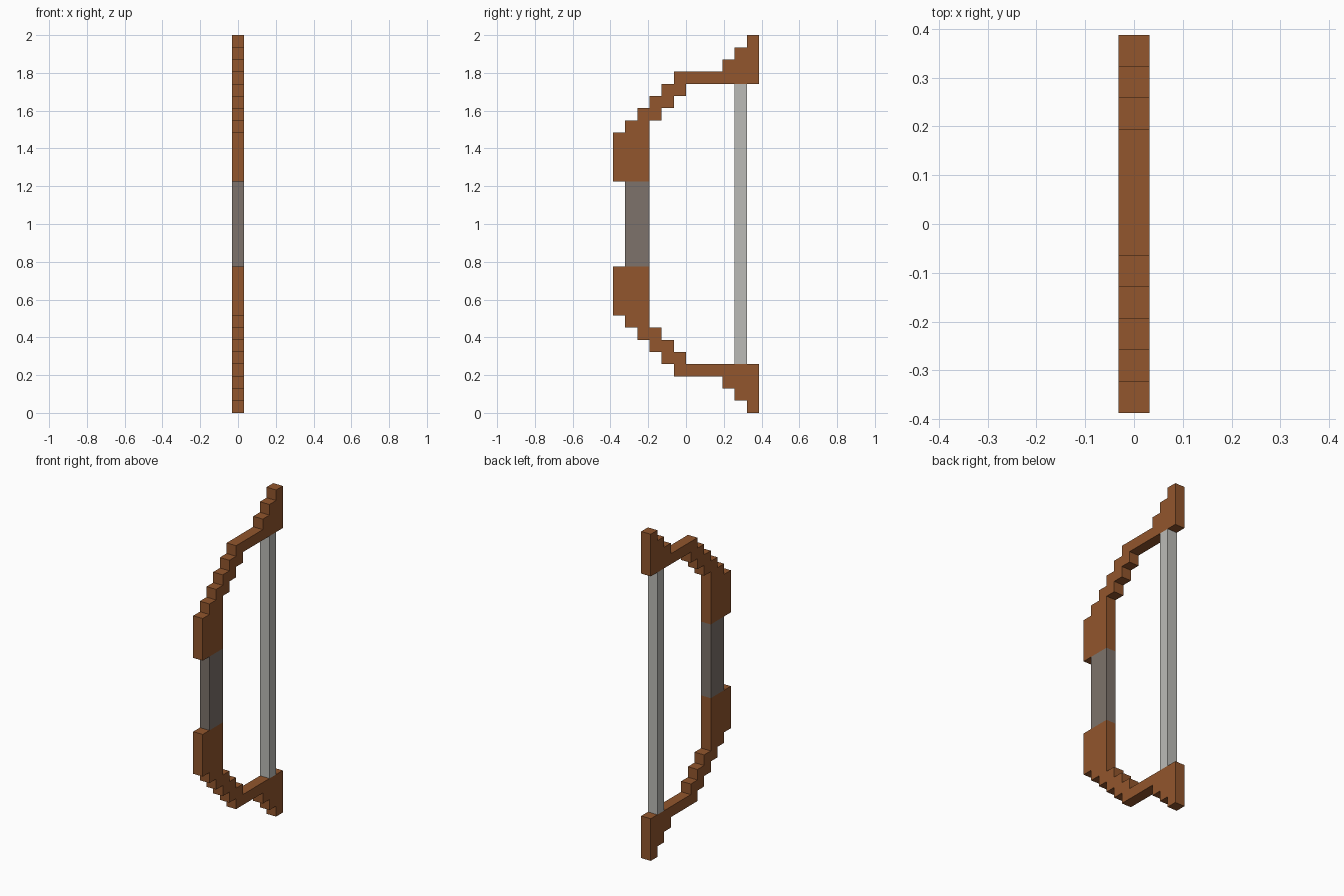
import bpy
import bmesh

if "Cube" in bpy.data.objects:
    bpy.data.objects.remove(bpy.data.objects["Cube"], do_unlink=True)

HEIGHT = 31          # model height in square steps
U = 2 / HEIGHT       # size of one step


def material(name, rgb):
    mat = bpy.data.materials.new(name)
    mat.use_nodes = True
    color = (*rgb, 1)
    mat.diffuse_color = color
    bsdf = next(n for n in mat.node_tree.nodes if n.type == "BSDF_PRINCIPLED")
    bsdf.inputs["Base Color"].default_value = color
    return mat


def slab(name, outline, mat, flip=False):
    """Extrude a (y, z) outline, in steps, one step wide across x."""
    bm = bmesh.new()
    verts = [bm.verts.new((-U / 2, y * U, (HEIGHT - z if flip else z) * U))
             for y, z in outline]
    face = bm.faces.new(verts)
    side = bmesh.ops.extrude_face_region(bm, geom=[face])["geom"]
    moved = [g for g in side if isinstance(g, bmesh.types.BMVert)]
    bmesh.ops.translate(bm, verts=moved, vec=(U, 0, 0))
    bmesh.ops.recalc_face_normals(bm, faces=bm.faces)
    mesh = bpy.data.meshes.new(name)
    bm.to_mesh(mesh)
    bm.free()
    mesh.materials.append(mat)
    obj = bpy.data.objects.new(name, mesh)
    bpy.context.collection.objects.link(obj)


def box(y0, y1, z0, z1):
    return [(y0, z0), (y1, z0), (y1, z1), (y0, z1)]


def stairs(y, z, count, step):
    """Corner points of a staircase, moving in y first and then in z."""
    points = []
    for _ in range(count):
        points.append((y + step, z))
        y, z = y + step, z + step
        points.append((y, z))
    return points


wood = material("brown wood", (0.287, 0.093, 0.026))
wrap = material("grey grip", (0.205, 0.171, 0.147))
cord = material("light grey string", (0.497, 0.497, 0.474))

# Limb outline: outer curve up to the tip, then back along the inside
limb = [(-6, 19), (-6, 23)]
limb += stairs(-6, 23, 5, 1)        # outer curve
limb += [(3, 28), (3, 29)]          # flat arm
limb += stairs(3, 29, 2, 1)         # tip steps
limb += [(6, 31), (6, 27)]          # tip back
limb += [(0, 27), (0, 26)]          # underside of arm
limb += stairs(0, 26, 2, -1)        # inner curve
limb += [(-3, 24), (-3, 19)]

slab("upper_limb", limb, wood)
slab("lower_limb", limb, wood, flip=True)

# Grip and string between the limbs
slab("grip", box(-5, -3, 12, 19), wrap)
slab("string", box(4, 5, 4, 27), cord)
